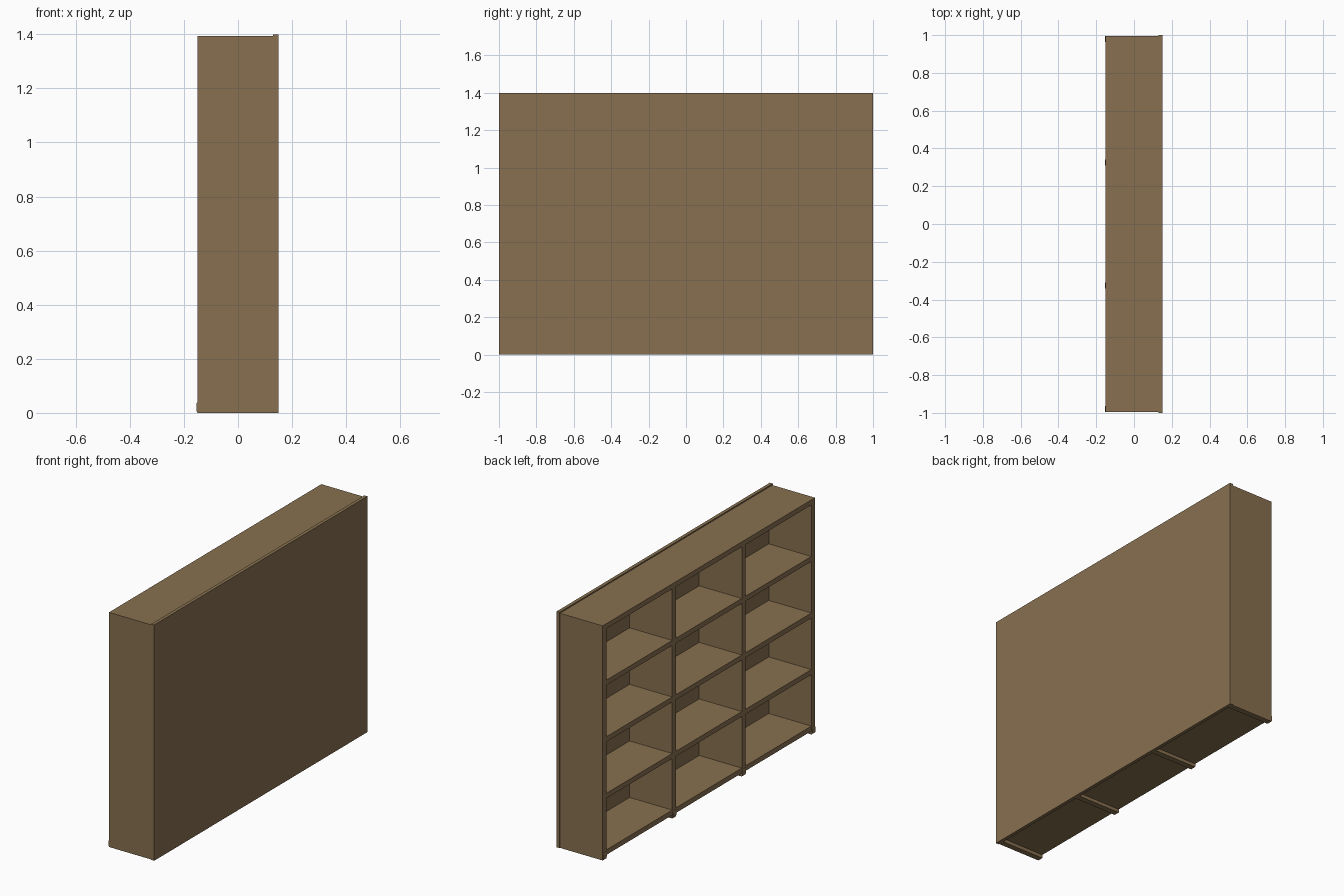
import bpy, bmesh

if "Cube" in bpy.data.objects:
    bpy.data.objects.remove(bpy.data.objects["Cube"])

wood = bpy.data.materials.new("brown_wood")
wood.diffuse_color = (0.245, 0.162, 0.08, 1)
wood.use_nodes = True
wood.node_tree.nodes["Principled BSDF"].inputs["Base Color"].default_value = wood.diffuse_color


def finish(name, bm):
    bmesh.ops.recalc_face_normals(bm, faces=bm.faces)
    mesh = bpy.data.meshes.new(name)
    bm.to_mesh(mesh)
    bm.free()
    mesh.materials.append(wood)
    obj = bpy.data.objects.new(name, mesh)
    bpy.context.collection.objects.link(obj)
    return obj


def box(name, lo, hi):
    bm = bmesh.new()
    bmesh.ops.create_cube(bm, size=1)
    for v in bm.verts:
        v.co = [lo[i] + (v.co[i] + 0.5) * (hi[i] - lo[i]) for i in range(3)]
    return finish(name, bm)


def extrude_y(name, profile, y0, y1):
    bm = bmesh.new()
    face = bm.faces.new([bm.verts.new((x, y0, z)) for x, z in profile])
    ext = bmesh.ops.extrude_face_region(bm, geom=[face])
    moved = [g for g in ext["geom"] if isinstance(g, bmesh.types.BMVert)]
    bmesh.ops.translate(bm, verts=moved, vec=(0, y1 - y0, 0))
    return finish(name, bm)


FRONT, BACK = -0.15, 0.13   # open side faces -x
W = 0.996                   # half length of the shelf body
T = 0.034                   # upright thickness
S = 0.03                    # shelf thickness
TOP = 1.393

# Back panel, standing slightly proud of the body
box("back_panel", (BACK, -1, 0), (0.15, 1, 1.4))

# Four uprights, each with a small rounded foot on its open edge
pitch = (2 * W - T) / 3
uprights = [-W + i * pitch for i in range(4)]
foot = [(-0.148, 0.0), (-0.152, 0.003), (-0.154, 0.012),
        (-0.154, 0.03), (-0.152, 0.038), (-0.148, 0.042)]
for i, y in enumerate(uprights):
    box(f"upright_{i + 1}", (FRONT, y, 0), (BACK, y + T, TOP - S if 0 < i < 3 else TOP))
    extrude_y(f"upright_foot_{i + 1}", foot, y + 0.001, y + T - 0.001)

# Top board between the outer uprights
box("top_board", (FRONT, -W + T, TOP - S), (BACK, W - T, TOP))

# Four rows of shelves in three bays, lowest one raised off the floor
rise = (TOP - S - 0.02) / 4
for row in range(4):
    z = 0.02 + row * rise
    for bay in range(3):
        box(f"shelf_{row + 1}_{bay + 1}",
            (FRONT, uprights[bay] + T, z), (BACK, uprights[bay + 1], z + S))
